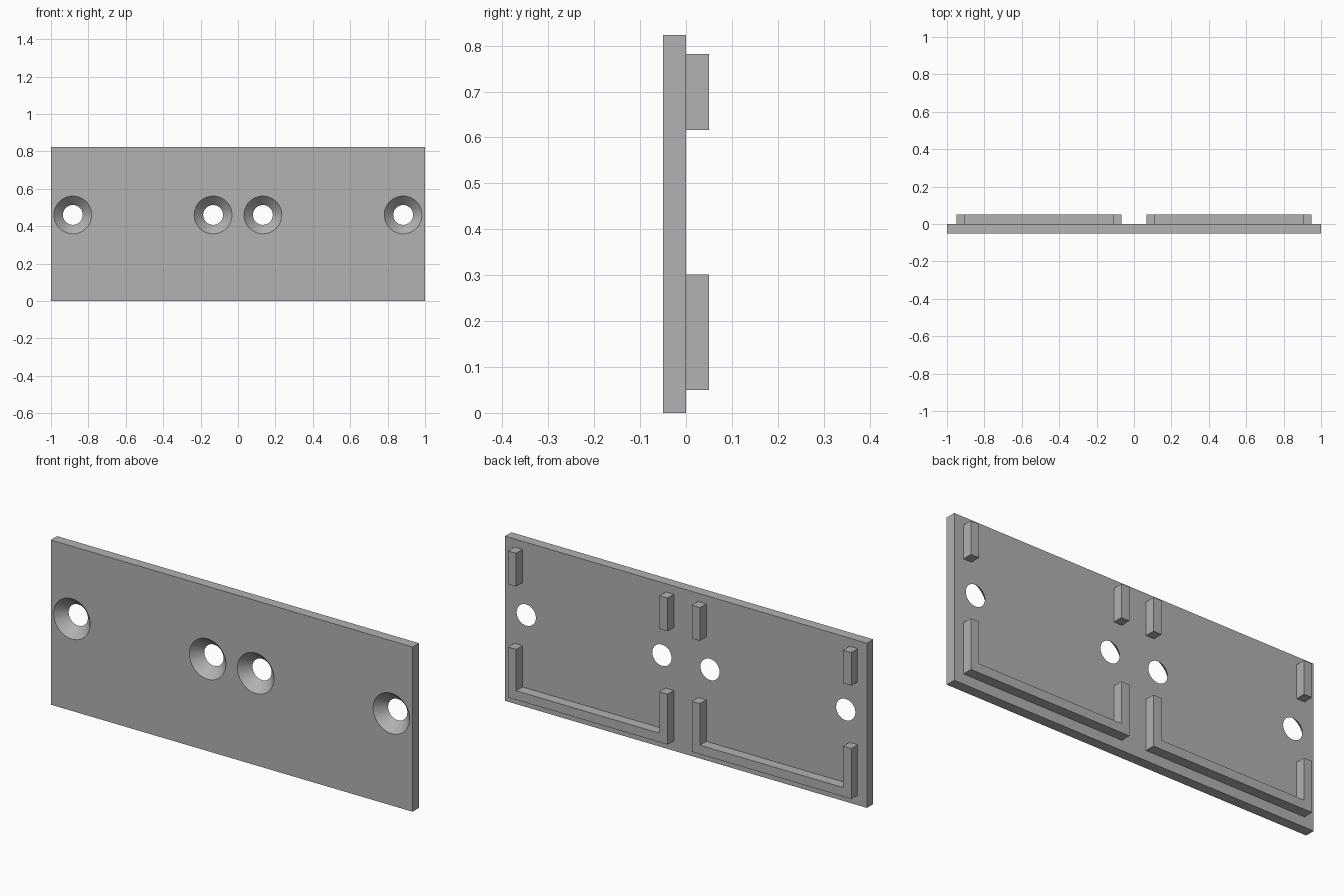
import bpy
import bmesh
import math

cube = bpy.data.objects.get("Cube")
if cube:
    bpy.data.objects.remove(cube, do_unlink=True)

HEIGHT, DEPTH = 0.823, 0.05
HOLE_Z, HOLE_FRONT, HOLE_BACK = 0.46, 0.101, 0.053
INNER, OUTER, WALL = 0.067, 0.949, 0.045

grey = bpy.data.materials.new("plain grey")
grey.use_nodes = True
grey.diffuse_color = (0.445, 0.445, 0.445, 1)
grey.node_tree.nodes["Principled BSDF"].inputs["Base Color"].default_value = grey.diffuse_color


def extrude_profile(name, points, y0, y1):
    """Extrude an outline in the xz plane from y0 to y1."""
    bm = bmesh.new()
    face = bm.faces.new([bm.verts.new((x, y0, z)) for x, z in points])
    moved = bmesh.ops.extrude_face_region(bm, geom=[face])["geom"]
    verts = [v for v in moved if isinstance(v, bmesh.types.BMVert)]
    bmesh.ops.translate(bm, verts=verts, vec=(0, y1 - y0, 0))
    bmesh.ops.recalc_face_normals(bm, faces=bm.faces)
    mesh = bpy.data.meshes.new(name)
    bm.to_mesh(mesh)
    bm.free()
    mesh.materials.append(grey)
    obj = bpy.data.objects.new(name, mesh)
    bpy.context.collection.objects.link(obj)
    return obj


def box_outline(x0, x1, z0, z1):
    return [(x0, z0), (x1, z0), (x1, z1), (x0, z1)]


# Back plate
plate = extrude_profile("back_plate", box_outline(-1, 1, 0, HEIGHT), -DEPTH, 0)

# Countersunk screw holes, tapering from front to back
extra = 0.01
flare = (HOLE_FRONT - HOLE_BACK) / DEPTH * extra
for x in (-0.883, -0.133, 0.133, 0.883):
    bpy.ops.mesh.primitive_cone_add(
        vertices=64, radius1=HOLE_FRONT + flare, radius2=HOLE_BACK - flare,
        depth=DEPTH + 2 * extra, location=(x, -DEPTH / 2, HOLE_Z),
        rotation=(-math.pi / 2, 0, 0))
    cutter = bpy.context.object
    cutter.name = "hole_cutter"
    cutter.hide_render = True
    cutter.data.materials.append(grey)
    cut = plate.modifiers.new("screw_hole", "BOOLEAN")
    cut.operation = "DIFFERENCE"
    cut.solver = "EXACT"
    cut.object = cutter
    bpy.ops.object.select_all(action="DESELECT")
    plate.select_set(True)
    bpy.context.view_layer.objects.active = plate
    bpy.ops.object.modifier_apply(modifier=cut.name)
    bpy.data.objects.remove(cutter, do_unlink=True)
bpy.ops.object.shade_smooth_by_angle(angle=math.radians(30))

# Raised U-shaped ledges and upper guide ribs on the back
for side, s in (("left", 1), ("right", -1)):
    ledge = [(INNER, 0.05), (OUTER, 0.05), (OUTER, 0.302), (OUTER - WALL, 0.302),
             (OUTER - WALL, 0.095), (INNER + WALL, 0.095),
             (INNER + WALL, 0.302), (INNER, 0.302)]
    extrude_profile(side + "_ledge", [(s * x, z) for x, z in ledge], 0, DEPTH)
    for place, x in (("inner", INNER), ("outer", OUTER - WALL)):
        extrude_profile(f"{side}_{place}_rib",
                        box_outline(s * x, s * (x + WALL), 0.616, 0.782), 0, DEPTH)
